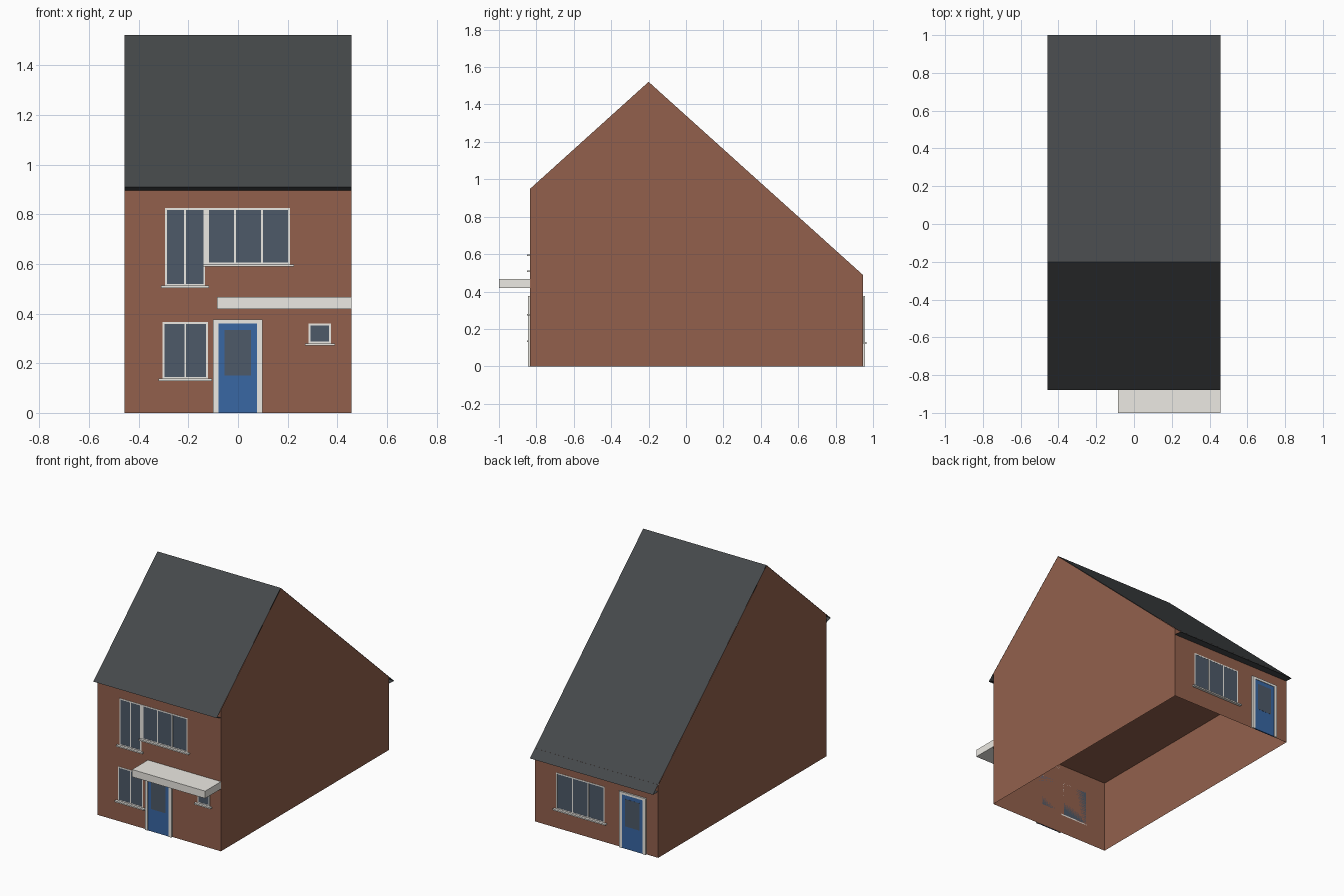
import bpy, bmesh

if "Cube" in bpy.data.objects:
    bpy.data.objects.remove(bpy.data.objects["Cube"])

X = 0.457                       # half width of the house
FRONT, BACK = -0.833, 0.947     # wall planes


def material(name, rgb):
    m = bpy.data.materials.new(name)
    m.diffuse_color = (*rgb, 1)
    m.use_nodes = True
    m.node_tree.nodes["Principled BSDF"].inputs["Base Color"].default_value = m.diffuse_color
    return m


BRICK = material("brick", (0.29, 0.118, 0.073))
SLATE = material("slate", (0.06, 0.065, 0.069))
WHITE = material("white_trim", (0.84, 0.82, 0.77))
GLASS = material("glass", (0.075, 0.1, 0.14))
BLUE = material("blue_paint", (0.04, 0.135, 0.37))


def finish(name, bm, mat):
    me = bpy.data.meshes.new(name)
    bm.to_mesh(me)
    bm.free()
    me.materials.append(mat)
    ob = bpy.data.objects.new(name, me)
    bpy.context.collection.objects.link(ob)
    return ob


def sheet(name, profile, mat):
    """Sweep an open (y, z) profile across the house width."""
    bm = bmesh.new()
    a = [bm.verts.new((-X, y, z)) for y, z in profile]
    b = [bm.verts.new((X, y, z)) for y, z in profile]
    for i in range(len(a) - 1):
        bm.faces.new((a[i], b[i], b[i + 1], a[i + 1]))
    return finish(name, bm, mat)


def box(bm, x0, x1, y0, y1, z0, z1):
    for v in bmesh.ops.create_cube(bm, size=1)["verts"]:
        v.co = (x1 if v.co.x > 0 else x0, y1 if v.co.y > 0 else y0,
                z1 if v.co.z > 0 else z0)


def part(name, mat, side, boxes):
    """Boxes on a wall: (x0, x1, z0, z1, depth out of the wall)."""
    bm = bmesh.new()
    wall, s = (FRONT, -1) if side == "front" else (BACK, 1)
    for x0, x1, z0, z1, d in boxes:
        box(bm, x0, x1, *sorted((wall, wall + s * d)), z0, z1)
    return finish(name, bm, mat)


def window(name, side, x0, x1, z0, z1, panes, t=0.008):
    step = (x1 - x0 - t) / panes
    bars = [(x0 + i * step, x0 + i * step + t, z0, z1, 0.002) for i in range(panes + 1)]
    rails = [(x0, x1, z, z + t, 0.002) for z in (z0, z1 - t)]
    part(name + "_frame", WHITE, side, bars + rails)
    part(name + "_glass", GLASS, side, [(x0 + .002, x1 - .002, z0 + .002, z1 - .002, 0.001)])
    part(name + "_sill", WHITE, side, [(x0 - .016, x1 + .016, z0 - .008, z0 + .001, 0.018)])


def door(name, side, cx):
    part(name + "_frame", WHITE, side,
         [(cx - .099, cx - .077, 0, .376, .011), (cx + .077, cx + .099, 0, .376, .011),
          (cx - .077, cx + .077, .36, .376, .011)])
    part(name + "_panel", BLUE, side, [(cx - .077, cx + .077, 0, .36, .008)])
    part(name + "_glass", GLASS, side, [(cx - .053, cx + .053, .15, .333, .009)])


# Brick shell, open underneath, with an upper floor inside
sheet("front_wall", [(FRONT, 0), (FRONT, .951)], BRICK)
sheet("back_wall", [(BACK, .49), (BACK, 0)], BRICK)
for name, x in (("left_gable", -X), ("right_gable", X)):
    bm = bmesh.new()
    face = bm.faces.new([bm.verts.new((x, y, z)) for y, z in
                         ((FRONT, 0), (BACK, 0), (BACK, .488), (-.2, 1.521), (FRONT, .95))])
    if x < 0:
        face.normal_flip()
    finish(name, bm, BRICK)
sheet("upper_floor", [(BACK, .49), (FRONT, .49)], BRICK)

# Roof sheet with soffits returning to the walls
sheet("roof", [(FRONT, .895), (-.879, .91), (-.2, 1.523), (1.0, .442), (BACK, .445)], SLATE)

# Front canopy
part("canopy", WHITE, "front", [(-.085, X, .418, .467, .167)])

# Front openings
window("upper_left_window", "front", -.294, -.132, .512, .826, 2)
window("upper_right_window", "front", -.125, .21, .597, .826, 3)
part("upper_mullion", WHITE, "front", [(-.138, -.119, .594, .826, .002)])
window("lower_window", "front", -.305, -.12, .137, .366, 2)
window("small_window", "front", .285, .375, .279, .36, 1)
door("front_door", "front", -.001)

# Back openings
window("back_window", "back", -.06, .298, .128, .37, 3)
door("back_door", "back", -.272)
